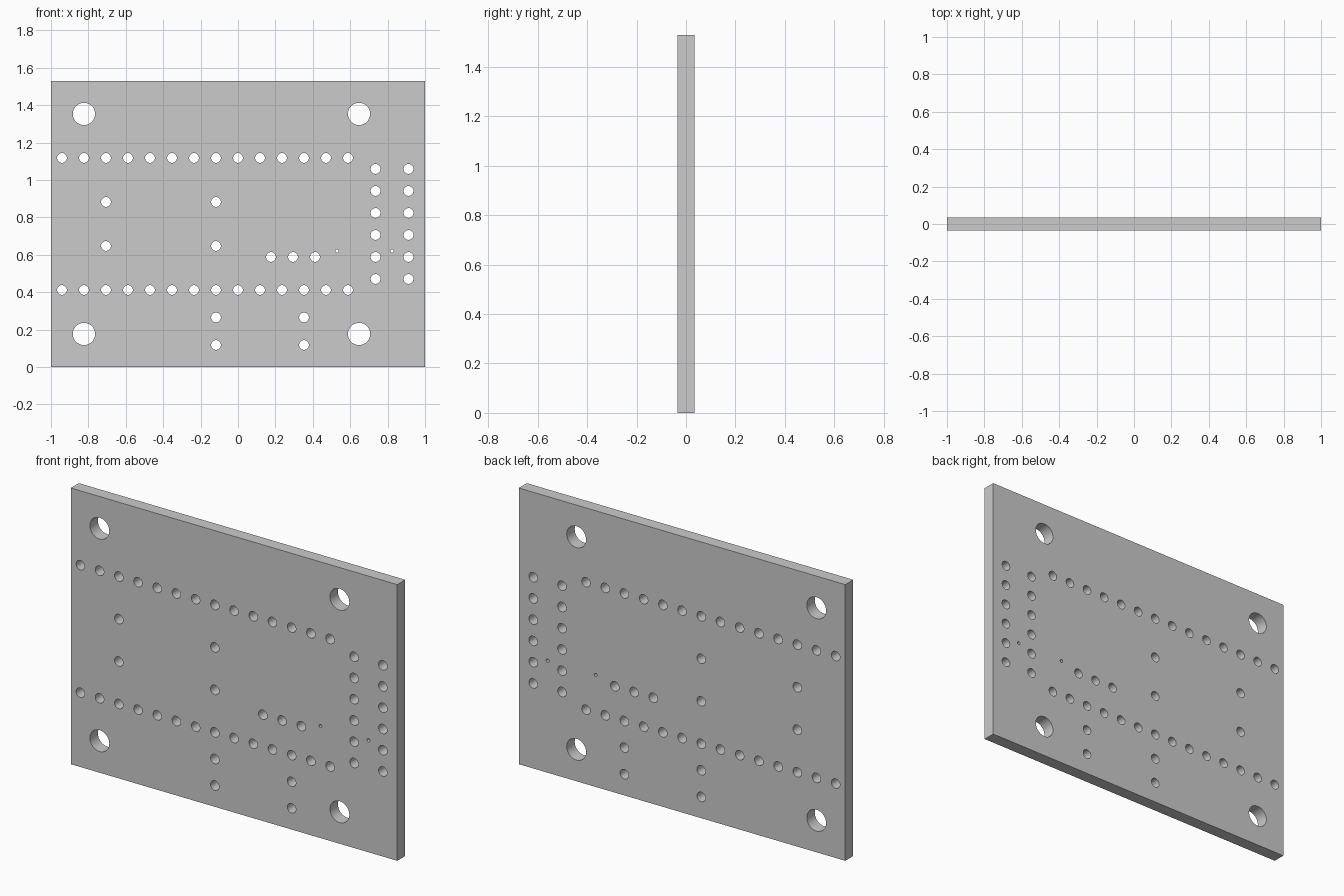
import bpy, bmesh
from math import sin, cos, pi, radians
from mathutils import Matrix

if "Cube" in bpy.data.objects:
    bpy.data.objects.remove(bpy.data.objects["Cube"])

P = 2 / 17            # hole pitch; the board is 17 x 13 pitches
HALF_T = 0.035        # half thickness
PIN, MOUNT, PEG = 0.0262, 0.0593, 0.009   # hole radii

curve = bpy.data.curves.new("board_outline", 'CURVE')
curve.dimensions = '2D'
curve.fill_mode = 'BOTH'
curve.extrude = HALF_T


def loop(points):
    s = curve.splines.new('POLY')
    s.points.add(len(points) - 1)
    for pt, (x, z) in zip(s.points, points):
        pt.co = (x, z, 0, 1)
    s.use_cyclic_u = True


def holes(cols, rows, r, n=32):
    """Grid of round holes, positions in pitches from the lower left corner."""
    for c in cols:
        for w in rows:
            loop([(-1 + c * P + r * cos(2 * pi * i / n),
                   w * P + r * sin(2 * pi * i / n)) for i in range(n)])


# Board edge
loop([(-1, 0), (1, 0), (1, 13 * P), (-1, 13 * P)])
# Corner mounting holes
holes((1.5, 14), (1.5, 11.5), MOUNT, 48)
# Two long header rows
holes([i + 0.5 for i in range(14)], (3.5, 9.5), PIN)
# Two six-pin columns at the right
holes((14.75, 16.25), range(4, 10), PIN)
# Component pins between the rows
holes((2.5, 7.5), (5.5, 7.5), PIN)
# Switch pins and their locating pegs
holes((10, 11, 12), (5,), PIN)
holes((13, 15.5), (5.27,), PEG, 16)
# Pins below the lower row
holes((7.5, 11.5), (1, 2.25), PIN)

# Turn the filled, extruded outline into one welded upright mesh
tmp = bpy.data.objects.new("outline_helper", curve)
bpy.context.collection.objects.link(tmp)
dg = bpy.context.evaluated_depsgraph_get()
mesh = bpy.data.meshes.new_from_object(tmp.evaluated_get(dg))
bpy.data.objects.remove(tmp)
bm = bmesh.new()
bm.from_mesh(mesh)
bmesh.ops.remove_doubles(bm, verts=bm.verts, dist=1e-5)
bm.transform(Matrix.Rotation(radians(90), 4, 'X'))
bmesh.ops.recalc_face_normals(bm, faces=bm.faces)
bm.to_mesh(mesh)
bm.free()

board = bpy.data.objects.new("circuit_board", mesh)
bpy.context.collection.objects.link(board)
bpy.context.view_layer.objects.active = board
board.select_set(True)
bpy.ops.object.shade_smooth_by_angle(angle=radians(30))
